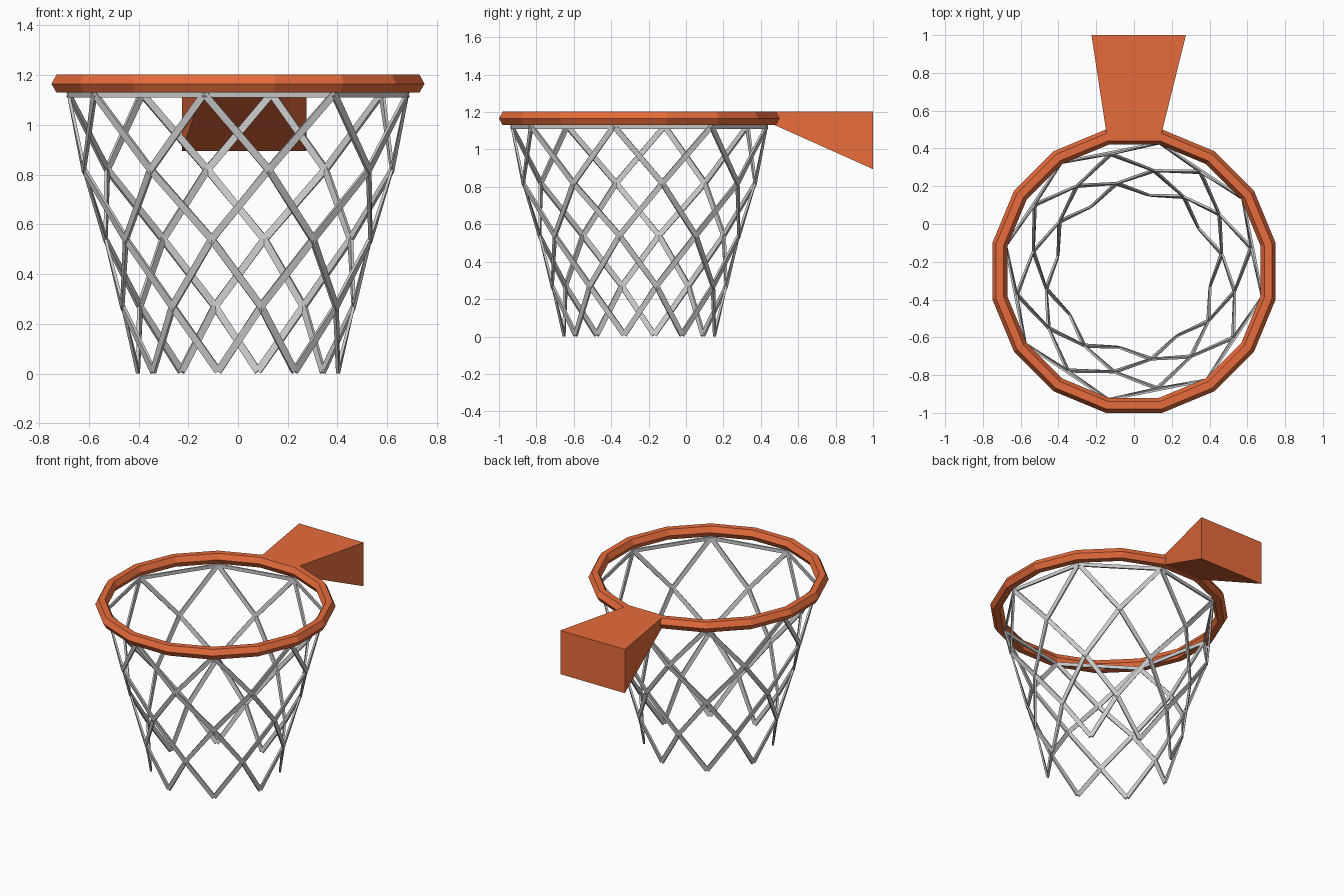
import bpy, bmesh
from math import sin, cos, pi, radians
from mathutils import Vector

if "Cube" in bpy.data.objects:
    bpy.data.objects.remove(bpy.data.objects["Cube"])

CY = -0.25                      # rim centre in y
SIDES = 16
orange = bpy.data.materials.new("orange_metal")
orange.diffuse_color = (0.8, 0.15, 0.045, 1)
orange.use_nodes = True
orange.node_tree.nodes["Principled BSDF"].inputs["Base Color"].default_value = orange.diffuse_color


def make(name, bm, mat=None):
    bmesh.ops.recalc_face_normals(bm, faces=bm.faces)
    me = bpy.data.meshes.new(name)
    bm.to_mesh(me)
    bm.free()
    ob = bpy.data.objects.new(name, me)
    bpy.context.collection.objects.link(ob)
    if mat:
        me.materials.append(mat)
    return ob


def around(r, deg, z):
    a = radians(deg)            # 0 = front (-y), positive towards +x
    return Vector((r * sin(a), CY - r * cos(a), z))


def bridge(bm, a, b):
    n = len(a)
    for i in range(n):
        bm.faces.new((a[i], a[(i + 1) % n], b[(i + 1) % n], b[i]))


# Rim: hexagonal section swept around 16 flat segments
k = 1 / cos(pi / SIDES)
section = [(0.75, 1.165), (0.73, 1.202), (0.69, 1.202),
           (0.67, 1.165), (0.69, 1.13), (0.73, 1.13)]
bm = bmesh.new()
rings = [[bm.verts.new(around(r * k, (i + 0.5) * 360 / SIDES, z)) for r, z in section]
         for i in range(SIDES)]
for i in range(SIDES):
    bridge(bm, rings[i], rings[(i + 1) % SIDES])
make("rim", bm, orange)

# Bracket: grows from the rear rim segment to the wall plate
bm = bmesh.new()
near = [bm.verts.new(p) for p in [(-0.145, 0.475, 1.13), (0.145, 0.475, 1.13),
                                  (0.145, 0.475, 1.202), (-0.145, 0.475, 1.202)]]
far = [bm.verts.new(p) for p in [(-0.225, 1, 0.895), (0.275, 1, 0.895),
                                 (0.275, 1, 1.202), (-0.225, 1, 1.202)]]
bridge(bm, near, far)
bm.faces.new(near)
bm.faces.new(far)
make("bracket", bm, orange)


# Net: flat ribbons that follow the funnel
def ribbon(bm, pts, width, thick, closed=False):
    n = len(pts)
    loops = []
    for i, p in enumerate(pts):
        a = pts[i - 1] if (i or closed) else p
        b = pts[(i + 1) % n] if (i < n - 1 or closed) else p
        t = (b - a).normalized()
        out = Vector((p.x, p.y - CY, 0))
        out = (out - t * out.dot(t)).normalized()
        side = t.cross(out) * width / 2
        out *= thick / 2
        loops.append([bm.verts.new(p + q) for q in
                      (side + out, side - out, -side - out, -side + out)])
    for i in range(n if closed else n - 1):
        bridge(bm, loops[i], loops[(i + 1) % n])
    if not closed:
        bm.faces.new(loops[0])
        bm.faces.new(loops[-1])


levels = [(0.695, 1.125), (0.632, 0.82), (0.543, 0.54), (0.474, 0.27), (0.41, 0.009)]
for turn, name in ((1, "net_strands_right"), (-1, "net_strands_left")):
    bm = bmesh.new()
    for s in range(8):
        start = -11.25 + 45 * s
        ribbon(bm, [around(r, start + turn * 22.5 * i, z)
                    for i, (r, z) in enumerate(levels)], 0.029, 0.012)
    make(name, bm)

# Net top cord: octagon joining the hanging points
bm = bmesh.new()
ribbon(bm, [around(0.695, -11.25 + 45 * s, 1.122) for s in range(8)], 0.024, 0.012, True)
make("net_top_cord", bm)
